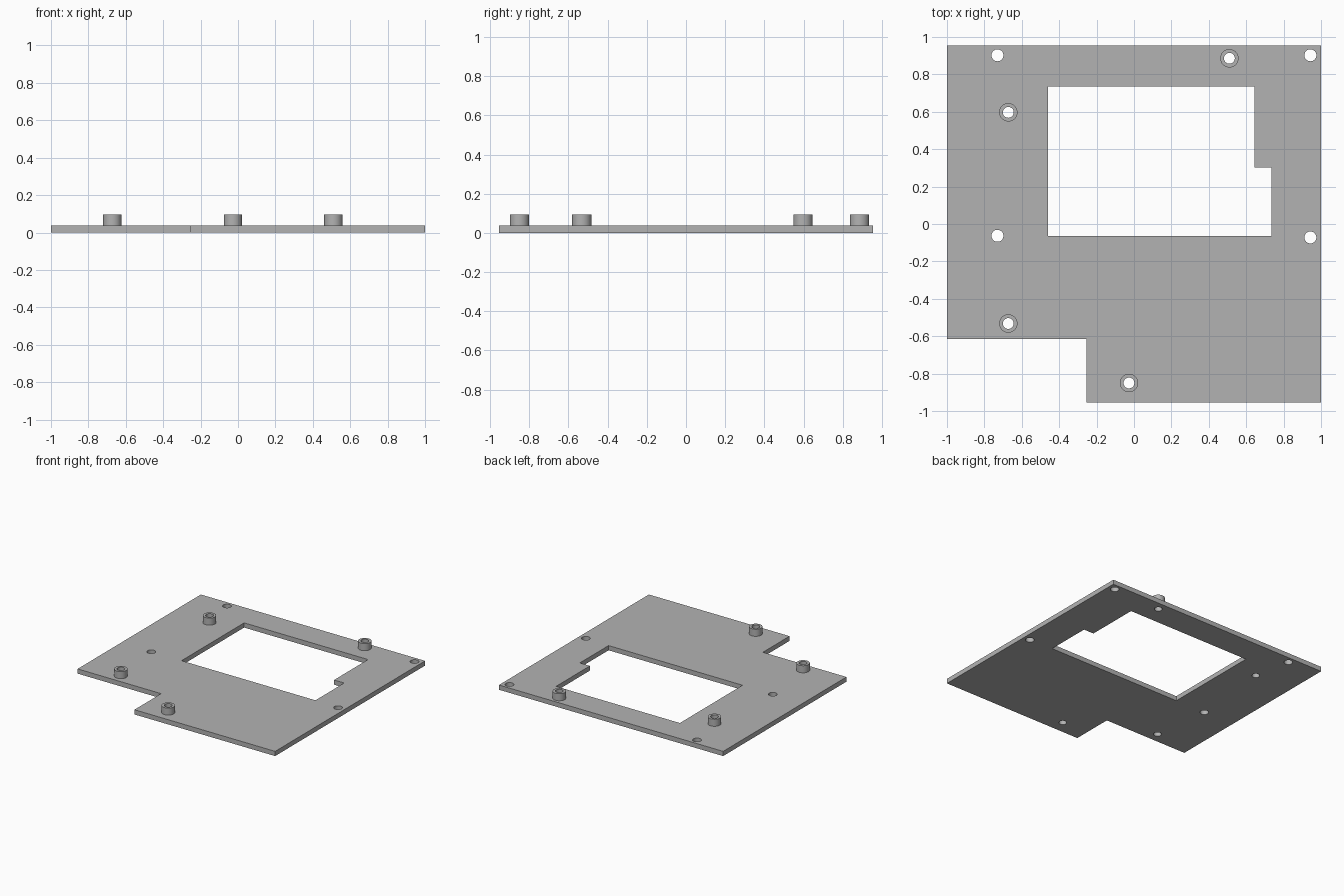
import bpy
import bmesh
import math

if "Cube" in bpy.data.objects:
    bpy.data.objects.remove(bpy.data.objects["Cube"], do_unlink=True)

PLATE_TOP = 0.038
POST_TOP = 0.095
HOLE_R = 0.032
BORE_R = 0.029
POST_R = 0.049

# Single grey material
grey = bpy.data.materials.new("plain grey")
grey.use_nodes = True
colour = (0.45, 0.45, 0.45, 1)
grey.diffuse_color = colour
grey.node_tree.nodes["Principled BSDF"].inputs["Base Color"].default_value = colour


def circle(cx, cy, r, n=32):
    return [(cx + r * math.cos(2 * math.pi * i / n),
             cy + r * math.sin(2 * math.pi * i / n)) for i in range(n)]


def extruded(name, loops, z0, z1):
    """Extrude an outline with holes from z0 to z1 as a clean mesh."""
    curve = bpy.data.curves.new(name, "CURVE")
    curve.dimensions = "2D"
    curve.fill_mode = "BOTH"
    curve.extrude = (z1 - z0) / 2
    for loop in loops:
        spline = curve.splines.new("POLY")
        spline.points.add(len(loop) - 1)
        for point, (x, y) in zip(spline.points, loop):
            point.co = (x, y, 0, 1)
        spline.use_cyclic_u = True
    source = bpy.data.objects.new(name + "_outline", curve)
    bpy.context.collection.objects.link(source)
    bpy.context.view_layer.update()
    mesh = bpy.data.meshes.new_from_object(
        source.evaluated_get(bpy.context.evaluated_depsgraph_get()))
    bpy.data.objects.remove(source, do_unlink=True)

    bm = bmesh.new()
    bm.from_mesh(mesh)
    bmesh.ops.remove_doubles(bm, verts=bm.verts, dist=0.0001)
    bmesh.ops.translate(bm, verts=bm.verts, vec=(0, 0, (z0 + z1) / 2))
    bmesh.ops.recalc_face_normals(bm, faces=bm.faces)
    bm.to_mesh(mesh)
    bm.free()
    mesh.materials.clear()
    mesh.materials.append(grey)
    mesh.name = name
    obj = bpy.data.objects.new(name, mesh)
    bpy.context.collection.objects.link(obj)
    bpy.ops.object.select_all(action="DESELECT")
    obj.select_set(True)
    bpy.context.view_layer.objects.active = obj
    bpy.ops.object.shade_smooth_by_angle(angle=math.radians(30))
    return obj


# Plate outline with one corner cut away
outline = [(-1, 0.955), (-1, -0.615), (-0.255, -0.615),
           (-0.255, -0.955), (1, -0.955), (1, 0.955)]
# Stepped window
window = [(-0.46, 0.735), (0.645, 0.735), (0.645, 0.303),
          (0.735, 0.303), (0.735, -0.063), (-0.46, -0.063)]
# Mounting holes and standoff positions
holes = [(-0.73, 0.902), (0.943, 0.902), (-0.73, -0.063), (0.943, -0.072)]
posts = {"back_left": (0.51, 0.886), "back_right": (-0.672, 0.597),
         "front_right": (-0.672, -0.532), "front_middle": (-0.027, -0.85)}

extruded("base_plate",
         [outline, window]
         + [circle(x, y, HOLE_R) for x, y in holes]
         + [circle(x, y, BORE_R) for x, y in posts.values()],
         0, PLATE_TOP)

# Hollow standoffs
for place, (x, y) in posts.items():
    extruded("standoff_" + place,
             [circle(x, y, POST_R), circle(x, y, BORE_R)],
             PLATE_TOP, POST_TOP)
